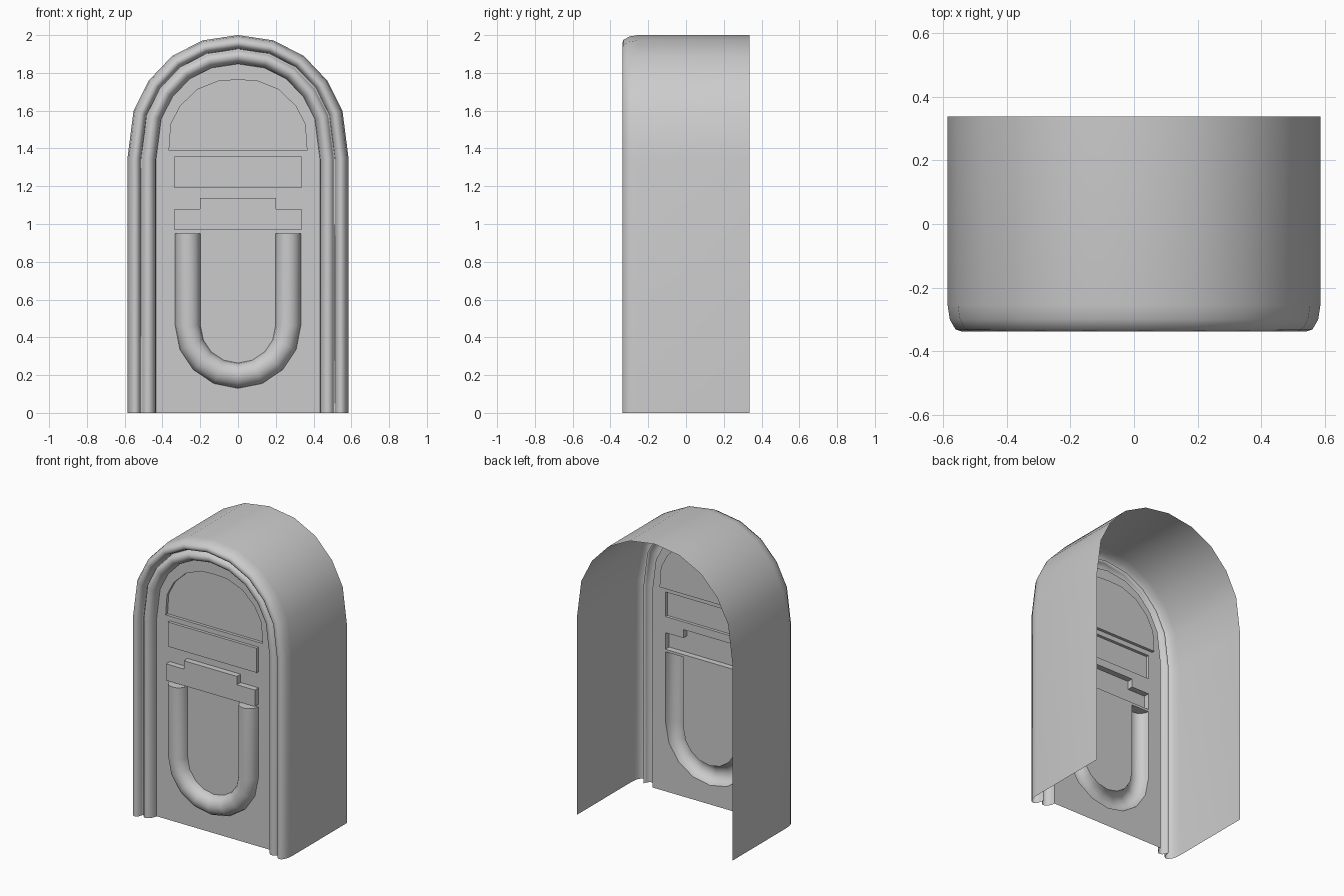
import bpy, bmesh, math
from mathutils import Vector

if "Cube" in bpy.data.objects:
    bpy.data.objects.remove(bpy.data.objects["Cube"])

PANEL_Y = -0.257


def make(name, verts, faces, angle=40):
    me = bpy.data.meshes.new(name)
    me.from_pydata(verts, [], faces)
    me.shade_smooth()
    me.set_sharp_from_angle(angle=math.radians(angle))
    ob = bpy.data.objects.new(name, me)
    bpy.context.collection.objects.link(ob)
    return ob


def mirror(half):
    """Right half (bottom to top) -> whole outline, counter-clockwise from the front."""
    return half + [(-x, z) for x, z in reversed(half) if x > 1e-6]


def inset(path, d):
    """Mitred inward offset of an open path whose ends are vertical."""
    pts = [Vector(p) for p in path]
    out = []
    for i, p in enumerate(pts):
        a = (p - pts[i - 1]).normalized() if i else Vector((0, 1))
        b = (pts[i + 1] - p).normalized() if i < len(pts) - 1 else Vector((0, -1))
        na, nb = Vector((-a.y, a.x)), Vector((-b.y, b.x))
        m = (na + nb).normalized()
        q = p + m * (d / m.dot(na))
        out.append((q.x, q.y))
    return out


def grid_faces(rows, cols):
    return [(i * cols + k, (i + 1) * cols + k, (i + 1) * cols + k + 1, i * cols + k + 1)
            for i in range(rows - 1) for k in range(cols - 1)]


def plate(name, outline, depth):
    """Open-backed plate: raised when depth > 0, recessed when depth < 0."""
    n = len(outline)
    verts = [(x, PANEL_Y, z) for x, z in outline]
    verts += [(x, PANEL_Y - depth, z) for x, z in outline]
    faces = [(i, (i + 1) % n, n + (i + 1) % n, n + i) for i in range(n)]
    faces.append(tuple(range(n, 2 * n)))
    return make(name, verts, faces, 20)


# Cabinet shell with double rounded moulding, open at back and bottom
arch = mirror([(.585, 0), (.585, 1.35), (.553, 1.6), (.472, 1.76),
               (.348, 1.89), (.187, 1.972), (0, 2)])
profile = [(0, .337), (0, -.255), (.007, -.30), (.025, -.331), (.043, -.337),
           (.06, -.327), (.07, -.30), (.074, -.272), (.08, -.295),
           (.095, -.313), (.115, -.317), (.135, -.303), (.147, -.28), (.151, PANEL_Y)]
rings = [[(x, y, z) for x, z in inset(arch, d)] for d, y in profile]
verts = [ring[i] for i in range(len(arch)) for ring in rings]
make("cabinet_shell", verts, grid_faces(len(arch), len(profile)), 170)

# Outlines of the front details
window = mirror([(.365, 1.39), (.355, 1.53), (.305, 1.625), (.215, 1.712),
                 (.1, 1.758), (0, 1.763)])
band = mirror([(.335, 1.19), (.335, 1.357)])
ledge = mirror([(.335, .967), (.335, 1.08), (.2, 1.08), (.2, 1.137)])
plate("arched_window", window, -.02)
plate("selector_band", band, .02)
plate("stepped_ledge", ledge, .04)

# U-shaped half-round tube with capped tops
R, r, CZ, TOP = .266, .067, .463, .95
path = [((-R, TOP), (-1, 0))]
for i in range(9):
    a = math.pi + math.pi * i / 8
    o = (math.cos(a), math.sin(a))
    path.append(((R * o[0], CZ + R * o[1]), o))
path.append(((R, TOP), (1, 0)))
S = 9
verts = []
for (x, z), o in path:
    for k in range(S):
        a = math.pi * k / (S - 1)
        c = r * math.cos(a)
        verts.append((x + c * o[0], PANEL_Y - r * math.sin(a), z + c * o[1]))
last = (len(path) - 1) * S
faces = grid_faces(len(path), S)
faces += [tuple(range(S)), tuple(reversed(range(last, last + S)))]
make("u_tube", verts, faces, 50)
u_outline = [(v[0], v[2]) for v in verts[0::S]]
u_outline += [(v[0], v[2]) for v in reversed(verts[S - 1::S])]

# Flat front panel with openings behind each detail
bm = bmesh.new()
for loop in (inset(arch, .151), window, band, ledge, u_outline):
    vs = [bm.verts.new((x, PANEL_Y, z)) for x, z in loop]
    for i, v in enumerate(vs):
        bm.edges.new((vs[i - 1], v))
bmesh.ops.triangle_fill(bm, use_beauty=True, edges=bm.edges[:], normal=(0, -1, 0))
bm.normal_update()
for f in bm.faces:
    if f.normal.y > 0:
        f.normal_flip()
me = bpy.data.meshes.new("front_panel")
bm.to_mesh(me)
bm.free()
bpy.context.collection.objects.link(bpy.data.objects.new("front_panel", me))
